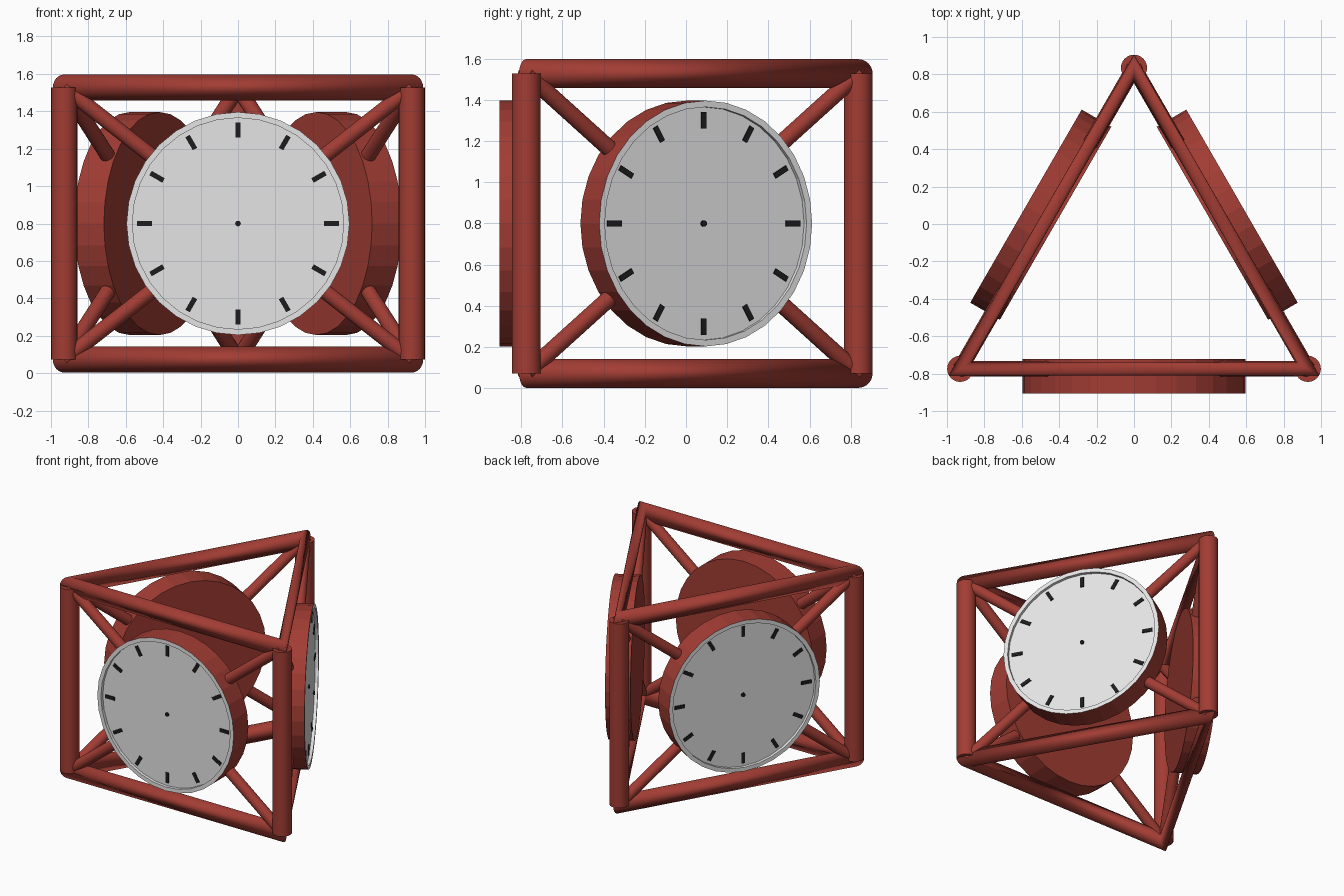
import bpy, bmesh, math
from mathutils import Matrix, Vector

if "Cube" in bpy.data.objects:
    bpy.data.objects.remove(bpy.data.objects["Cube"])

CY, R, H0, H1 = -0.238, 1.073, 0.073, 1.527   # triangle centre, corner radius, rail heights
MID = (H0 + H1) / 2
IN = R / 2                                    # distance from centre to each side


def material(name, rgb):
    m = bpy.data.materials.new(name)
    m.diffuse_color = (*rgb, 1)
    m.use_nodes = True
    m.node_tree.nodes["Principled BSDF"].inputs["Base Color"].default_value = m.diffuse_color
    return m


RED = material("brick_red", (0.36, 0.046, 0.034))
WHITE = material("dial_white", (0.78, 0.78, 0.78))
BLACK = material("marker_black", (0.012, 0.012, 0.012))


def finish(bm, name, mats, smooth=False):
    bmesh.ops.recalc_face_normals(bm, faces=bm.faces)
    me = bpy.data.meshes.new(name)
    bm.to_mesh(me)
    bm.free()
    for m in mats:
        me.materials.append(m)
    ob = bpy.data.objects.new(name, me)
    bpy.context.collection.objects.link(ob)
    if smooth:
        bpy.ops.object.select_all(action='DESELECT')
        ob.select_set(True)
        bpy.context.view_layer.objects.active = ob
        bpy.ops.object.shade_smooth_by_angle(angle=math.radians(40))
    return ob


def rod(name, a, b, r):
    a, b = Vector(a), Vector(b)
    bm = bmesh.new()
    rot = (b - a).to_track_quat('Z', 'Y').to_matrix().to_4x4()
    bmesh.ops.create_cone(bm, cap_ends=True, segments=24, radius1=r, radius2=r,
                          depth=(b - a).length, matrix=Matrix.Translation((a + b) / 2) @ rot)
    return finish(bm, name, [RED], True)


def corner(i, z):
    t = math.radians(90 + 120 * i)
    return (R * math.cos(t), CY + R * math.sin(t), z)


# triangular rails: three-sided rings with a round section
for name, z in (("bottom_rail", H0), ("top_rail", H1)):
    bpy.ops.mesh.primitive_torus_add(major_segments=3, minor_segments=24, major_radius=R,
                                     minor_radius=0.07, location=(0, CY, z),
                                     rotation=(0, 0, math.pi / 2))
    ob = bpy.context.object
    ob.name = name
    ob.data.materials.append(RED)
    bpy.ops.object.shade_smooth()

for i in range(3):
    # corner post and crossed braces
    rod(f"post_{i}", corner(i, H0), corner(i, H1), 0.07)
    rod(f"brace_up_{i}", corner(i, H0), corner(i + 1, H1), 0.041)
    rod(f"brace_down_{i}", corner(i, H1), corner(i + 1, H0), 0.041)

    # local frame of this side: x across, y up the dial, z outward
    frame = (Matrix.Translation((0, CY, MID)) @ Matrix.Rotation(math.radians(120 * i), 4, 'Z')
             @ Matrix.Rotation(math.pi / 2, 4, 'X'))

    # clock drum with a recessed white dial
    bm = bmesh.new()
    n = 32
    prof = [(0.596, 0.484), (0.596, 0.667), (0.565, 0.667), (0.565, 0.643)]
    rings = [[bm.verts.new((r * math.cos(2 * math.pi * k / n), r * math.sin(2 * math.pi * k / n), d))
              for k in range(n)] for r, d in prof]
    bm.faces.new(rings[0][::-1])
    for j in range(3):
        for k in range(n):
            q = (k + 1) % n
            f = bm.faces.new((rings[j][k], rings[j][q], rings[j + 1][q], rings[j + 1][k]))
            f.material_index = 1 if j else 0
    bm.faces.new(rings[3]).material_index = 1
    bm.transform(frame)
    finish(bm, f"clock_drum_{i}", [RED, WHITE])

    # hour markers and centre pin
    bm = bmesh.new()
    for k in range(12):
        m = (Matrix.Rotation(k * math.pi / 6, 4, 'Z') @ Matrix.Translation((0.5, 0, 0.646))
             @ Matrix.Diagonal((0.08, 0.027, 0.009, 1)))
        bmesh.ops.create_cube(bm, size=1, matrix=m)
    bmesh.ops.create_cone(bm, cap_ends=True, segments=16, radius1=0.015, radius2=0.015,
                          depth=0.014, matrix=Matrix.Translation((0, 0, 0.647)))
    bm.transform(frame)
    finish(bm, f"hour_markers_{i}", [BLACK])
